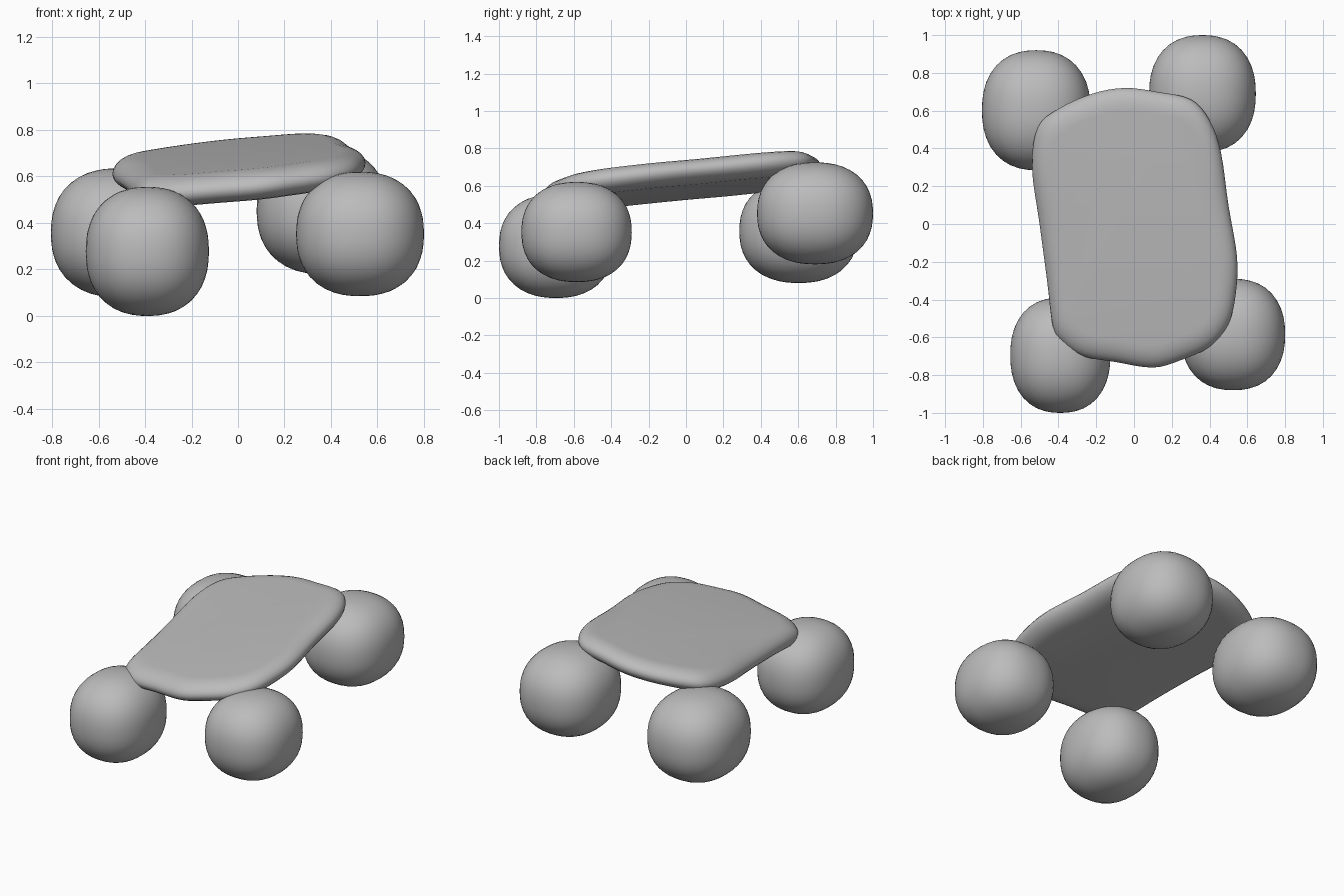
import bpy, bmesh, math
from mathutils import Vector

cube = bpy.data.objects.get("Cube")
if cube:
    bpy.data.objects.remove(cube, do_unlink=True)

grey = bpy.data.materials.new("plain grey")
grey.use_nodes = True
grey.diffuse_color = (0.5, 0.5, 0.5, 1)
grey.node_tree.nodes["Principled BSDF"].inputs["Base Color"].default_value = (0.5, 0.5, 0.5, 1)


def finish(bm, name):
    """Turn a bmesh into a smooth, coloured object."""
    bmesh.ops.recalc_face_normals(bm, faces=bm.faces)
    mesh = bpy.data.meshes.new(name)
    bm.to_mesh(mesh)
    bm.free()
    mesh.materials.append(grey)
    obj = bpy.data.objects.new(name, mesh)
    bpy.context.collection.objects.link(obj)
    bpy.ops.object.select_all(action='DESELECT')
    obj.select_set(True)
    bpy.context.view_layer.objects.active = obj
    bpy.ops.object.shade_smooth_by_angle(angle=math.radians(40))
    return obj


def ball(name, low, high, power=2.3):
    """Slightly boxy ball filling the given bounds."""
    low, high = Vector(low), Vector(high)
    centre, half = (low + high) / 2, (high - low) / 2
    bm = bmesh.new()
    bmesh.ops.create_icosphere(bm, subdivisions=4, radius=1)
    for v in bm.verts:
        swell = sum(abs(c) ** power for c in v.co) ** (-1 / power)
        v.co = centre + Vector(c * swell * h for c, h in zip(v.co, half))
    finish(bm, name)


def smooth_loop(points, steps=4):
    """Closed smooth curve passing through the points."""
    pts = [Vector(p) for p in points]
    n = len(pts)
    result = []
    for i in range(n):
        a, b, c, d = (pts[(i + k) % n] for k in (-1, 0, 1, 2))
        for s in range(steps):
            t = s / steps
            result.append(b + t * (c - a) / 2
                          + t * t * (a - 2.5 * b + 2 * c - d / 2)
                          + t ** 3 * (1.5 * (b - c) + (d - a) / 2))
    return result


# Four supporting balls
ball("front_right_ball", (-0.655, -1, 0), (-0.125, -0.39, 0.555))
ball("front_left_ball", (0.25, -0.88, 0.085), (0.8, -0.29, 0.62))
ball("back_right_ball", (-0.805, 0.285, 0.08), (-0.23, 0.92, 0.635))
ball("back_left_ball", (0.08, 0.38, 0.18), (0.645, 1, 0.725))

# Tilted pillow-edged slab
outline = smooth_loop([
    (-0.54, 0.3), (-0.51, 0.51), (-0.4, 0.61), (-0.22, 0.69), (-0.05, 0.72),
    (0.12, 0.7), (0.3, 0.66), (0.4, 0.55), (0.46, 0.38), (0.5, 0.1),
    (0.545, -0.17), (0.54, -0.36), (0.5, -0.53), (0.4, -0.65), (0.25, -0.72),
    (0.1, -0.76), (-0.1, -0.73), (-0.27, -0.7), (-0.38, -0.63),
    (-0.43, -0.54), (-0.46, -0.3), (-0.5, 0)])
bm = bmesh.new()
rings = []
levels = 12
for k in range(levels + 1):
    angle = math.pi * (k / levels - 0.5)
    inset = 0.12 * (1 - math.cos(angle))
    ring = []
    for p in outline:
        q = p * (1 - inset / p.length)
        z = 0.63 + 0.1 * q.x + 0.11 * q.y + 0.067 * math.sin(angle)
        ring.append(bm.verts.new((q.x, q.y, z)))
    rings.append(ring)
for lower, upper in zip(rings, rings[1:]):
    for i in range(len(lower)):
        bm.faces.new((lower[i - 1], lower[i], upper[i], upper[i - 1]))
bm.faces.new(rings[0])
bm.faces.new(rings[-1])
finish(bm, "slab")
